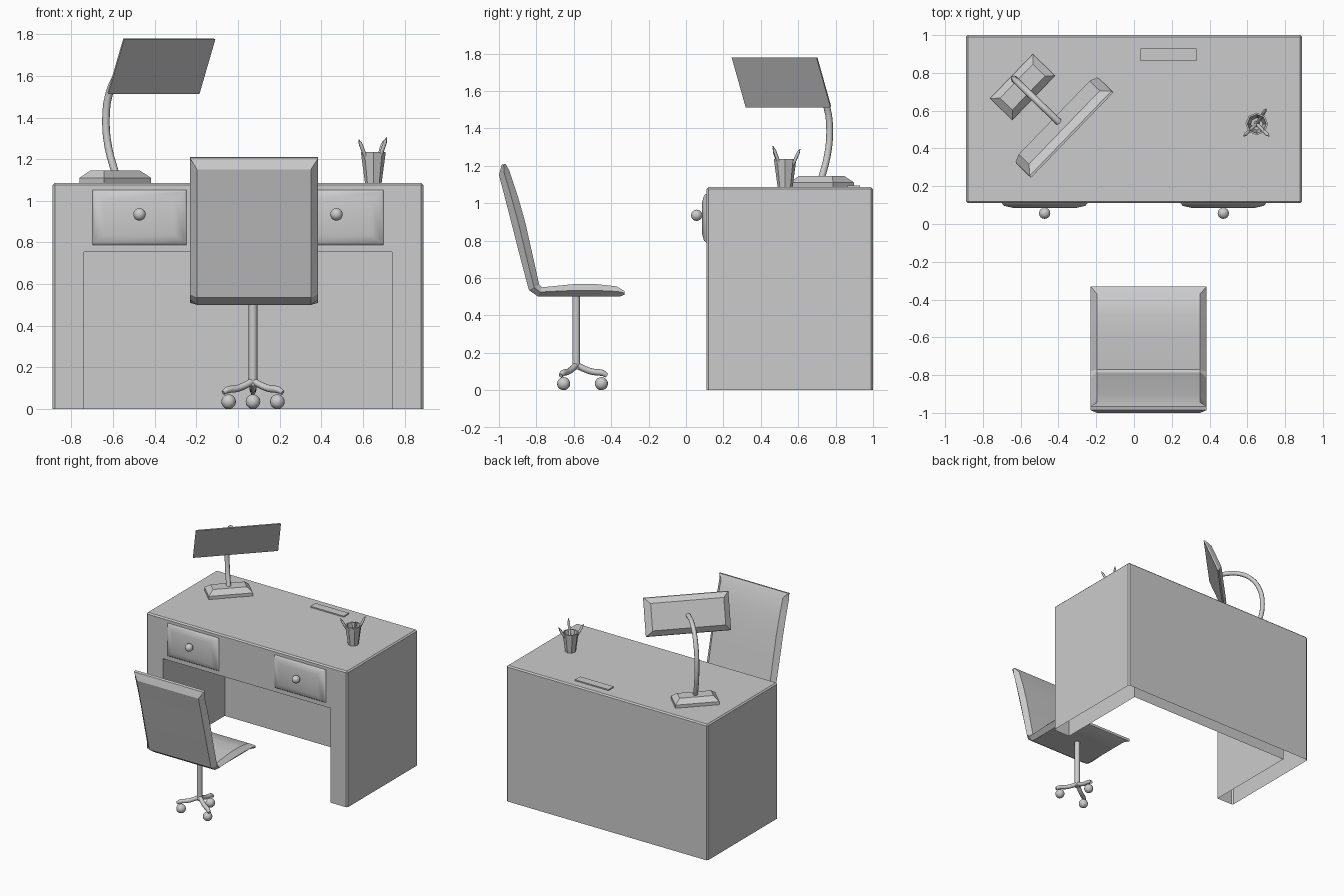
import bpy, bmesh, math
from mathutils import Vector, Matrix

if "Cube" in bpy.data.objects:
    bpy.data.objects.remove(bpy.data.objects["Cube"])

grey = bpy.data.materials.new("plain grey")
grey.use_nodes = True
COLOUR = (0.6, 0.6, 0.6, 1)
grey.diffuse_color = COLOUR
grey.node_tree.nodes["Principled BSDF"].inputs["Base Color"].default_value = COLOUR


def finish(name, bm, angle=None, matrix=None):
    """Turn a bmesh into a named, coloured object."""
    if matrix:
        bm.transform(matrix)
    bmesh.ops.recalc_face_normals(bm, faces=bm.faces)
    mesh = bpy.data.meshes.new(name)
    bm.to_mesh(mesh)
    bm.free()
    mesh.materials.append(grey)
    ob = bpy.data.objects.new(name, mesh)
    bpy.context.collection.objects.link(ob)
    if angle:
        smooth(ob, angle)
    return ob


def smooth(ob, angle):
    bpy.ops.object.select_all(action='DESELECT')
    ob.select_set(True)
    bpy.context.view_layer.objects.active = ob
    bpy.ops.object.shade_smooth_by_angle(angle=math.radians(angle))


def loft(name, rings, caps=(True, True), angle=None, matrix=None):
    """Skin a list of closed rings."""
    bm = bmesh.new()
    loops = [[bm.verts.new(p) for p in ring] for ring in rings]
    n = len(loops[0])
    for a, b in zip(loops, loops[1:]):
        for i in range(n):
            j = (i + 1) % n
            bm.faces.new((a[i], a[j], b[j], b[i]))
    for cap, ring in zip(caps, (loops[0], loops[-1])):
        if cap:
            bm.faces.new(ring)
    return finish(name, bm, angle, matrix)


def rect(hx, hy, z):
    return [(-hx, -hy, z), (hx, -hy, z), (hx, hy, z), (-hx, hy, z)]


def ring(radius, z, sides=8):
    return [(radius * math.cos(math.tau * i / sides),
             radius * math.sin(math.tau * i / sides), z) for i in range(sides)]


def tube(name, points, radius, kind='BEZIER', tip=1.0):
    """Round bar along a path."""
    cu = bpy.data.curves.new(name, 'CURVE')
    cu.dimensions = '3D'
    cu.bevel_depth = radius
    cu.bevel_resolution = 2
    cu.resolution_u = 3
    cu.use_fill_caps = True
    sp = cu.splines.new(kind)
    if kind == 'BEZIER':
        sp.bezier_points.add(len(points) - 1)
        for bp, p in zip(sp.bezier_points, points):
            bp.co = p
            bp.handle_left_type = bp.handle_right_type = 'AUTO'
        sp.bezier_points[-1].radius = tip
    else:
        sp.points.add(len(points) - 1)
        for sp_point, p in zip(sp.points, points):
            sp_point.co = (*p, 1)
        sp.points[-1].radius = tip
    cu.materials.append(grey)
    ob = bpy.data.objects.new(name, cu)
    bpy.context.collection.objects.link(ob)
    bpy.ops.object.select_all(action='DESELECT')
    ob.select_set(True)
    bpy.context.view_layer.objects.active = ob
    bpy.ops.object.convert(target='MESH')
    smooth(bpy.context.object, 50)


def ball(name, centre, radius):
    bm = bmesh.new()
    bmesh.ops.create_uvsphere(bm, u_segments=16, v_segments=10, radius=radius)
    finish(name, bm, 60, Matrix.Translation(centre))


# Desk: hollow shell, open underneath, with a knee space at the front
W, FRONT, BACK, TOP = 0.89, 0.11, 1.0, 1.085
KNEE_W, KNEE_TOP, KNEE_BACK = 0.74, 0.755, 0.89
bm = bmesh.new()


def arch(w, h, y):
    return [bm.verts.new(p) for p in ((-w, y, 0), (-w, y, h), (w, y, h), (w, y, 0))]


outer_f, outer_b = arch(W, TOP, FRONT), arch(W, TOP, BACK)
inner_f, inner_b = arch(KNEE_W, KNEE_TOP, FRONT), arch(KNEE_W, KNEE_TOP, KNEE_BACK)
for a, b in ((outer_f, outer_b), (inner_f, inner_b), (outer_f, inner_f)):
    for i in range(3):
        bm.faces.new((a[i], a[i + 1], b[i + 1], b[i]))
bm.faces.new(outer_b)
bm.faces.new(inner_b)
bmesh.ops.recalc_face_normals(bm, faces=bm.faces)
rim = {v for v in outer_f + outer_b}
edges = [e for e in bm.edges if set(e.verts) <= rim and max(v.co.z for v in e.verts) > 0]
bmesh.ops.bevel(bm, geom=edges, offset=0.01, segments=1, affect='EDGES')
finish("desk_body", bm)

# Drawer fronts with round knobs
for side, x in (("right", -0.473), ("left", 0.473)):
    place = Matrix.Translation((x, FRONT, 0.92)) @ Matrix.Rotation(math.pi / 2, 4, 'X')
    loft(side + "_drawer_front", [rect(0.23, 0.135, -0.004), rect(0.215, 0.12, 0.014),
                                  rect(0.17, 0.085, 0.024)], angle=50, matrix=place)
    ball(side + "_drawer_knob", (x, 0.057, 0.935), 0.03)
    tube(side + "_knob_stem", [(x, 0.06, 0.935), (x, 0.1, 0.935)], 0.01, 'POLY')

# Chair shell: seat and backrest as one bent pad, (inner, outer) points in y, z
CHAIR_X, HALF, INSET = 0.077, 0.308, 0.035
pad = [((-.33, .53), (-.33, .51)), ((-.37, .555), (-.355, .50)),
       ((-.48, .567), (-.48, .50)), ((-.6, .567), (-.6, .50)),
       ((-.77, .55), (-.79, .50)), ((-.785, .565), (-.84, .535)),
       ((-.815, .70), (-.884, .70)), ((-.86, .90), (-.935, .90)),
       ((-.9, 1.04), (-.971, 1.04)), ((-.945, 1.175), (-1, 1.15)),
       ((-.965, 1.21), (-.985, 1.205))]
rings = []
for k, (a, b) in enumerate(pad):
    w = HALF if k in (0, len(pad) - 1) else HALF - INSET
    mid = [(a[i] + b[i]) / 2 for i in (0, 1)]
    half_ring = [(w, *a), (HALF, *mid), (w, *b)]
    other = [(-x, y, z) for x, y, z in reversed(half_ring)]
    rings.append([(x + CHAIR_X, y, z) for x, y, z in half_ring + other])
loft("chair_seat_and_back", rings, angle=28)

# Chair column, three curved feet and casters
HUB = Vector((0.072, -0.587, 0))
tube("chair_column", [HUB + Vector((0, 0, z)) for z in (0.11, 0.51)], 0.021, 'POLY')
for i in range(3):
    turn = Matrix.Rotation(math.radians(90 + 120 * i), 3, 'Z')
    path = [(0, .135), (.04, .115), (.09, .098), (.14, .092), (.165, .078)]
    tube("chair_foot", [HUB + turn @ Vector((r, 0, z)) for r, z in path], 0.017, tip=0.7)
    ball("chair_caster", HUB + turn @ Vector((0.135, 0, 0.035)), 0.035)

# Desk lamp: local x runs along the shade, local -y faces the chair
LAMP = Matrix.Translation((-0.59, 0.725, TOP)) @ Matrix.Rotation(math.radians(46), 4, 'Z')
loft("lamp_base", [rect(0.163, 0.082, 0), rect(0.163, 0.082, 0.025),
                   rect(0.125, 0.045, 0.06)], matrix=LAMP)
arm = [(0, .05), (.045, .17), (.062, .30), (.04, .43), (-.03, .53), (-.13, .575),
       (-.22, .575), (-.28, .565)]
tube("lamp_arm", [LAMP @ Vector((0, y, z)) for y, z in arm], 0.018)
tilt = (LAMP @ Matrix.Translation((0, -0.312, 0.56))
        @ Matrix.Rotation(math.radians(-90 + 22), 4, 'X'))
loft("lamp_shade", [rect(0.315, 0.143, 0), rect(0.31, 0.14, 0.012),
                    rect(0.27, 0.1, 0.045)], matrix=tilt)

# Pen cup with three pens
CUP = Vector((0.65, 0.53, TOP))
loft("pen_cup", [ring(0.04, 0), ring(0.06, 0.15), ring(0.05, 0.15), ring(0.032, 0.01)],
     matrix=Matrix.Translation(CUP))
for x, y, h in ((-.07, -.065, .21), (.05, .08, .205), (.065, -.065, .22)):
    foot = CUP + Vector((-x * 0.1, -y * 0.1, 0.015))
    tip = CUP + Vector((x, y, h))
    tube("pen", [foot, foot.lerp(tip, 0.88), tip], 0.009, 'POLY', tip=0.2)

# Flat ruler lying on the desk
loft("ruler", [rect(0.148, 0.033, 0), rect(0.148, 0.033, 0.009)],
     matrix=Matrix.Translation((0.183, 0.897, TOP)))
